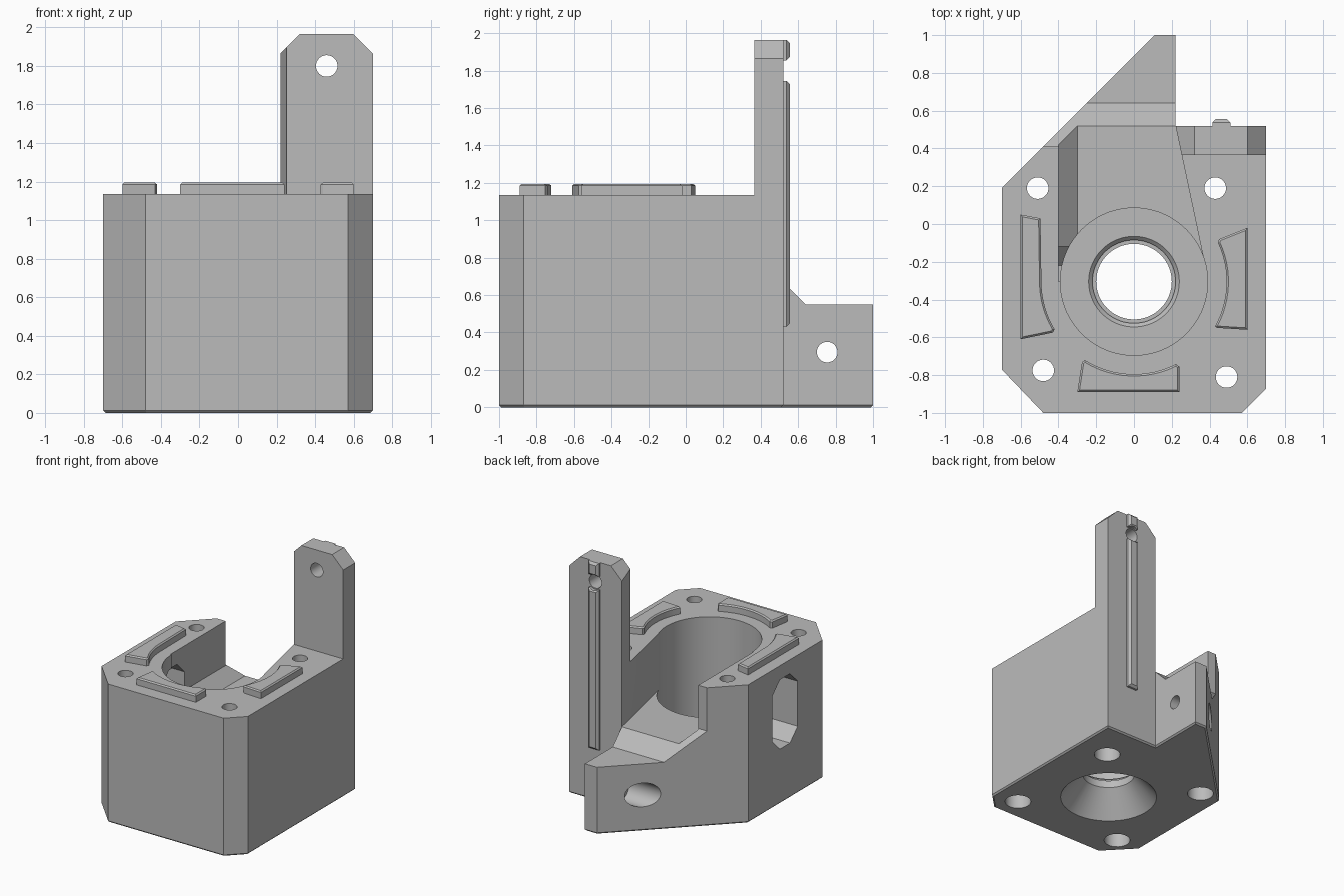
import bpy, bmesh, math
from mathutils import Vector, Matrix

cube = bpy.data.objects.get("Cube")
if cube:
    bpy.data.objects.remove(cube, do_unlink=True)

grey = bpy.data.materials.new("plain grey")
grey.use_nodes = True
COLOUR = (0.5, 0.5, 0.5, 1)
grey.diffuse_color = COLOUR
grey.node_tree.nodes["Principled BSDF"].inputs["Base Color"].default_value = COLOUR

TOP = 1.135
BORE = (0, -0.305)


def finish(name, bm):
    bmesh.ops.recalc_face_normals(bm, faces=bm.faces)
    mesh = bpy.data.meshes.new(name)
    bm.to_mesh(mesh)
    bm.free()
    mesh.materials.append(grey)
    obj = bpy.data.objects.new(name, mesh)
    bpy.context.collection.objects.link(obj)
    return obj


def prism(name, outline, axis, start, end, bevel=0, at=None):
    """Extrude a 2D outline along an axis; optionally bevel the edges lying at one level."""
    def place(p):
        return {"x": (start, *p), "y": (p[0], start, p[1]), "z": (*p, start)}[axis]
    i = "xyz".index(axis)
    bm = bmesh.new()
    face = bm.faces.new([bm.verts.new(place(p)) for p in outline])
    out = bmesh.ops.extrude_face_region(bm, geom=[face])
    shift = Vector()
    shift[i] = end - start
    bmesh.ops.translate(bm, vec=shift, verts=[g for g in out["geom"] if isinstance(g, bmesh.types.BMVert)])
    if bevel:
        rim = [e for e in bm.edges if all(abs(v.co[i] - at) < 1e-5 for v in e.verts)]
        bmesh.ops.bevel(bm, geom=rim, offset=bevel, segments=1, affect="EDGES")
    return finish(name, bm)


def lathe(name, profile, centre, along_x=False, steps=48):
    """Revolve (radius, height) points about z, or lay the axis along x."""
    bm = bmesh.new()
    verts = [bm.verts.new((r, 0, h)) for r, h in profile]
    edges = [bm.edges.new(pair) for pair in zip(verts, verts[1:])]
    bmesh.ops.spin(bm, geom=verts + edges, cent=(0, 0, 0), axis=(0, 0, 1),
                   angle=math.tau, steps=steps, use_duplicate=False)
    bmesh.ops.remove_doubles(bm, verts=bm.verts, dist=1e-5)
    turn = Matrix.Rotation(math.pi / 2, 4, "Y") if along_x else Matrix()
    bm.transform(Matrix.Translation(centre) @ turn)
    return finish(name, bm)


def combine(target, tool, operation="DIFFERENCE"):
    tool.hide_render = True
    bpy.context.view_layer.objects.active = target
    mod = target.modifiers.new("combine", "BOOLEAN")
    mod.operation = operation
    mod.solver = "EXACT"
    mod.object = tool
    bpy.ops.object.modifier_apply(modifier=mod.name)
    bpy.data.objects.remove(tool, do_unlink=True)


def smooth(obj):
    bpy.ops.object.select_all(action="DESELECT")
    obj.select_set(True)
    bpy.context.view_layer.objects.active = obj
    bpy.ops.object.shade_smooth_by_angle(angle=math.radians(25))


# Main block with a pointed rear wing, plus the tall post
body = prism("housing_body", [(-.48, -1), (.57, -1), (.7, -.87), (.7, .52), (.22, .52),
                              (.22, 1), (.11, 1), (-.7, .19), (-.7, -.77)],
             "z", 0, TOP, bevel=.012, at=0)
post = prism("post", [(.22, .5), (.7, .5), (.7, 1.865), (.6, 1.965), (.32, 1.965), (.22, 1.865)],
             "y", .365, .52)
combine(body, post, "UNION")

# Lowered wing, with its sloping shoulder
combine(body, prism("wing_cut", [(.41, .78), (.64, .55), (1.2, .55), (1.2, 2.2), (.41, 2.2)],
                    "x", -1, .22))
# Channel opening to the rear, chamfered along its left floor edge
combine(body, prism("channel_cut", [(-.3, -.305), (.3, -.305), (.372, -.2), (.22, .52), (.178, .72), (-.3, .72)],
                    "z", .67, 2.2))
combine(body, prism("channel_side_cut", [(-.4, .77), (-.3, .67), (0, .67), (0, 2.2), (-.4, 2.2)],
                    "y", -.305, .72))
# Stepped bore with a conical underside
combine(body, lathe("bore_cut", [(0, -.05), (.413, -.05), (.2, .2), (.2, .26), (.22, .26), (.22, .28),
                                 (.24, .3), (.39, .3), (.39, 2.2), (0, 2.2)], (*BORE, 0), steps=72))
# Side window
combine(body, prism("window_cut", [(-.12, .55), (-.22, .45), (-.35, .45), (-.45, .55),
                                   (-.45, .92), (-.35, 1.02), (-.22, 1.02), (-.12, .92)], "x", -1, -.3))
# Bolt holes, counterbored from below
for x, y in [(-.51, .19), (.43, .19), (-.48, -.775), (.49, -.81)]:
    combine(body, lathe("bolt_cut", [(0, -.1), (.1, -.1), (.1, .35), (.057, .35), (.057, 1.3), (0, 1.3)],
                        (x, y, 0), steps=32))
# Cross hole through the wing
combine(body, lathe("wing_hole_cut", [(0, -.9), (.098, -.9), (.098, .06), (.055, .06), (.055, .4), (0, .4)],
                    (0, .755, .295), along_x=True, steps=32))


def circle(cx, cy, r, n=32):
    return [(cx + r * math.cos(math.tau * k / n), cy + r * math.sin(math.tau * k / n)) for k in range(n)]


# Hole near the top of the post
combine(body, prism("post_hole_cut", circle(.46, 1.8, .056), "y", .2, .7))
smooth(body)

# Chamfered rib on the back of the post, split around the hole
for name, low, high in [("lower_rib", .43, 1.745), ("upper_rib", 1.855, 1.965)]:
    rib = prism(name, [(.415, low), (.51, low), (.51, high), (.415, high)], "y", .515, .555,
                bevel=.018, at=.555)
    combine(rib, prism("rib_hole_cut", circle(.46, 1.8, .065), "y", .4, .7))


def arc(start, end, n=12, r=.49):
    """Points concentric with the bore, angles in degrees."""
    angles = [math.radians(start + (end - start) * k / n) for k in range(n + 1)]
    return [(BORE[0] + r * math.cos(a), BORE[1] + r * math.sin(a)) for a in angles]


# Raised pads around the bore
pads = {
    "left_pad": [(-.6, .05), (-.6, -.61), (-.43, -.575)] + arc(211, 180) + [(-.495, .03)],
    "right_pad": [(.6, -.02), (.45, -.08)] + arc(25, -29) + [(.44, -.55), (.6, -.56)],
    "front_pad": [(-.3, -.89), (.24, -.89), (.24, -.755)] + arc(-63, -122) + [(-.275, -.73)],
}
for name, outline in pads.items():
    pad = prism(name, outline, "z", TOP - .01, TOP + .06, bevel=.01, at=TOP + .06)
    smooth(pad)
